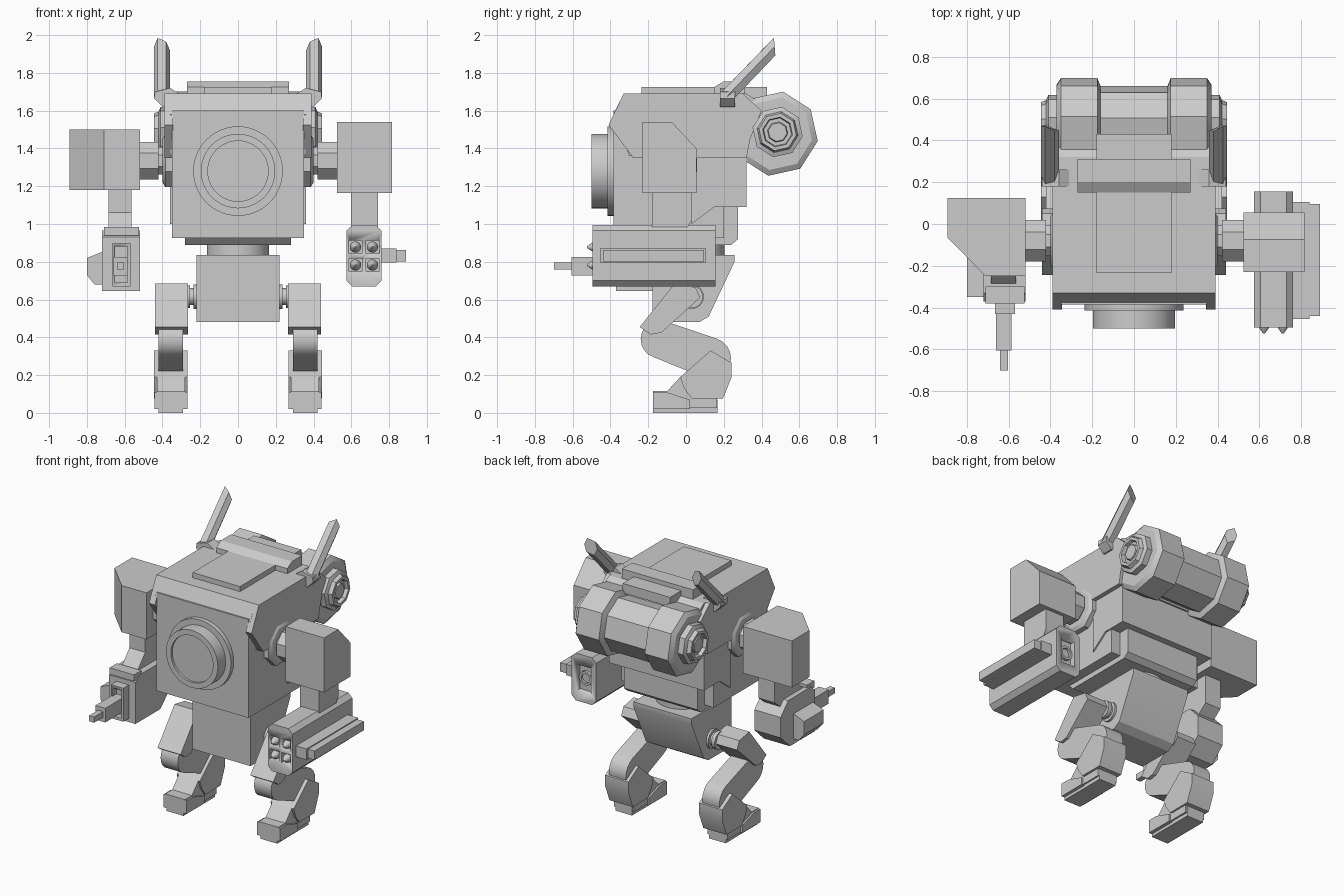
import bpy, bmesh
from math import radians, cos, sin, pi
from mathutils import Vector

if "Cube" in bpy.data.objects:
    bpy.data.objects.remove(bpy.data.objects["Cube"])


def place(axis, t, u, v):
    return {'x': (t, u, v), 'y': (u, t, v), 'z': (u, v, t)}[axis]


def finish(name, bm, bevel=0):
    if bevel:
        edges = [e for e in bm.edges if len(e.link_faces) == 2 and e.calc_face_angle(0) > radians(35)]
        bmesh.ops.bevel(bm, geom=edges, offset=bevel, segments=1, affect='EDGES', clamp_overlap=True)
    bmesh.ops.recalc_face_normals(bm, faces=bm.faces)
    for f in bm.faces:
        f.smooth = True
    for e in bm.edges:
        e.smooth = len(e.link_faces) == 2 and e.calc_face_angle(0) < radians(30)
    me = bpy.data.meshes.new(name)
    bm.to_mesh(me)
    bm.free()
    ob = bpy.data.objects.new(name, me)
    bpy.context.collection.objects.link(ob)
    return ob


def prism(name, axis, pts, a, b, bevel=0):
    """Extrude a 2D profile along an axis from a to b."""
    bm = bmesh.new()
    r0 = [bm.verts.new(place(axis, a, u, v)) for u, v in pts]
    r1 = [bm.verts.new(place(axis, b, u, v)) for u, v in pts]
    n = len(pts)
    bm.faces.new(r0)
    bm.faces.new(r1[::-1])
    for i in range(n):
        bm.faces.new((r0[i], r0[(i + 1) % n], r1[(i + 1) % n], r1[i]))
    return finish(name, bm, bevel)


def box(name, x, y, z, bevel=0):
    return prism(name, 'x', [(y[0], z[0]), (y[1], z[0]), (y[1], z[1]), (y[0], z[1])], x[0], x[1], bevel)


def lathe(name, axis, centre, rings, n=8, phase=pi / 8):
    """Stack of n-sided rings (position, radius) along an axis, capped."""
    bm = bmesh.new()
    loops = [[bm.verts.new(place(axis, t, centre[0] + r * cos(phase + 2 * pi * i / n),
                                 centre[1] + r * sin(phase + 2 * pi * i / n))) for i in range(n)]
             for t, r in rings]
    for p, q in zip(loops, loops[1:]):
        for i in range(n):
            bm.faces.new((p[i], p[(i + 1) % n], q[(i + 1) % n], q[i]))
    bm.faces.new(loops[0])
    bm.faces.new(loops[-1][::-1])
    return finish(name, bm)


def arc(c, r, a0, a1, n=10):
    return [(c[0] + r * cos(radians(a0 + (a1 - a0) * i / n)),
             c[1] + r * sin(radians(a0 + (a1 - a0) * i / n))) for i in range(n + 1)]


def cut(target, cutter):
    cutter.hide_render = True
    cutter.display_type = 'WIRE'
    m = target.modifiers.new('cut', 'BOOLEAN')
    m.operation = 'DIFFERENCE'
    m.solver = 'EXACT'
    m.object = cutter


# Torso: chest, lower hull, rear block, armoured top shell
box('chest', (-.35, .35), (-.385, .2), (.925, 1.6), .025)
prism('lower_hull', 'x', [(-.3, .93), (-.26, .89), (.24, .89), (.275, .92), (.275, 1.15), (-.3, 1.15)],
      -.28, .28, .015)
prism('rear_block', 'x', [(.03, 1.0), (.15, 1.09), (.32, 1.09), (.32, 1.37), (.03, 1.37)], -.36, .36, .025)
prism('top_shell', 'x', [(-.33, 1.69), (-.385, 1.58), (-.3, 1.36), (.33, 1.35), (.42, 1.45), (.46, 1.6),
                         (.32, 1.69)], -.36, .36)
for s in (-1, 1):
    prism('shell_side', 'x', [(-.33, 1.69), (-.41, 1.525), (-.28, 1.35), (.32, 1.35), (.34, 1.45),
                              (.4, 1.6), (.3, 1.69)], s * .345, s * .39, .01)
box('roof_plate', (-.18, .18), (-.235, .43), (1.66, 1.725))
prism('roof_ridge', 'x', [(.15, 1.68), (.15, 1.725), (.2, 1.755), (.31, 1.755), (.31, 1.68)], -.27, .27)

# Round chest lens with a rim and a shallow recess
lathe('chest_lens', 'y', (0, 1.28), [(-.36, .237), (-.415, .237), (-.415, .197), (-.5, .197),
                                     (-.5, .16), (-.485, .16)], 48)

# Rear drum with wide end caps and stepped hubs
lathe('rear_drum', 'x', (.475, 1.478),
      [(-.37, .195), (-.35, .226), (-.175, .226), (-.16, .187), (.16, .187), (.175, .226),
       (.35, .226), (.37, .195)], 8, radians(-10))
for s in (-1, 1):
    lathe('drum_hub', 'x', (.485, 1.487),
          [(s * .36, .135), (s * .41, .135), (s * .42, .11), (s * .445, .1), (s * .445, .08),
           (s * .42, .075), (s * .42, .055), (s * .435, .05)], 8, radians(-10))

# Swept horns
for s in (-1, 1):
    bm = bmesh.new()
    sec = [(.445, 0), (.425, 1), (.38, 1), (.36, 0), (.38, -1), (.425, -1)]
    d, p = Vector((.715, .7)), Vector((-.7, .715)) * .036
    ends = []
    for base in ((.215, 1.675), (.455, 1.925)):
        ring = []
        for x, k in sec:
            top = base[1] > 1.8
            lift = (.03 * k + (.02 if x > .4 else -.01)) if top else -.01 * k
            yz = Vector(base) + d * lift + p * k
            ring.append(bm.verts.new((s * x, yz.x, min(yz.y, 2.0))))
        ends.append(ring)
    bm.faces.new(ends[0])
    bm.faces.new(ends[1])
    for i in range(6):
        bm.faces.new((ends[0][i], ends[0][(i + 1) % 6], ends[1][(i + 1) % 6], ends[1][i]))
    finish('horn', bm)
    prism('horn_base', 'y', [(s * .31, 1.69), (s * .36, 1.72), (s * .44, 1.7), (s * .445, 1.665),
                             (s * .4, 1.62), (s * .35, 1.62)], .18, .26)

# Shoulder shafts with stepped collars
for s in (-1, 1):
    lathe('shoulder_shaft', 'x', (-.08, 1.335),
          [(s * .33, .15), (s * .385, .15), (s * .4, .125), (s * .4, .08), (s * .42, .08),
           (s * .42, .108), (s * .54, .108)], 8)

# Right arm: shoulder block, post, launcher pod
prism('right_shoulder', 'x', [(-.23, 1.165), (.055, 1.165), (.055, 1.4), (-.075, 1.54), (-.23, 1.54)],
      .523, .815, .022)
prism('right_arm_post', 'x', [(-.18, .97), (0, .97), (.03, 1.02), (.03, 1.2), (-.18, 1.2)], .598, .742, .01)
c = .03
pod = prism('launcher_pod', 'y', [(.575 + c, .67), (.76 - c, .67), (.76, .67 + c), (.76, .995 - c), (.76 - c, .995),
                                  (.575 + c, .995), (.575, .995 - c), (.575, .67 + c)], -.495, .155)
for x in (.622, .712):
    for z in (.783, .878):
        cut(pod, box('tube_cutter', (x - .035, x + .035), (-.6, -.44), (z - .035, z + .035)))
        lathe('missile', 'y', (x, z), [(-.42, .03), (-.475, .03), (-.5, .022), (-.525, .004)], 12)
cut(pod, box('vent_cutter', (.615, .72), (.12, .3), (.74, .92)))
lathe('pod_nozzle', 'y', (.667, .83), [(.1, .048), (.14, .048), (.14, .032), (.125, .032)], 16)
box('pod_rail_base', (.75, .84), (-.455, .105), (.795, .87))
box('pod_rail', (.83, .89), (-.44, .095), (.802, .863))

# Left arm: cut-corner shoulder block, flared post, gun
prism('left_shoulder', 'z', [(-.893, .125), (-.893, -.065), (-.71, -.25), (-.52, -.25), (-.52, .125)],
      1.18, 1.5, .025)
prism('left_arm_post', 'x', [(-.2, 1.25), (-.2, 1.06), (-.29, .96), (-.08, .9), (.02, .98), (.02, 1.25)],
      -.685, -.565)
prism('gun_body', 'x', [(-.37, .645), (-.37, .93), (-.33, .965), (-.08, .965), (.0, .88), (.0, .74),
                        (-.1, .645)], -.72, -.52, .008)
box('gun_top_rim', (-.71, -.525), (-.38, -.3), (.94, .985))
frame = box('gun_muzzle_frame', (-.665, -.57), (-.43, -.34), (.67, .9))
cut(frame, box('muzzle_cutter', (-.65, -.585), (-.5, -.39), (.69, .88)))
box('gun_barrel', (-.66, -.585), (-.605, -.36), (.728, .825), .012)
box('gun_tip', (-.641, -.603), (-.7, -.58), (.758, .797))
prism('gun_side_bump', 'y', [(-.7, .86), (-.75, .84), (-.8, .82), (-.8, .73), (-.76, .68), (-.7, .68)],
      -.35, -.14, .008)

# Waist and pelvis
lathe('waist', 'z', (0, .04), [(.81, .165), (.92, .165)], 32)
prism('pelvis', 'x', [(-.178, .835), (.257, .835), (.257, .8), (.12, .51), (.07, .48), (-.178, .48)],
      -.22, .22, .025)

# Reverse-jointed legs
for s in (-1, 1):
    lathe('hip_joint', 'x', (.03, .615), [(s * .2, .065), (s * .235, .065), (s * .235, .045),
                                          (s * .255, .045), (s * .255, .06), (s * .28, .06)], 16)
    prism('thigh', 'x', [(-.245, .455), (-.185, .415), (-.13, .425), (.075, .61), (.05, .665), (-.06, .685)],
          s * .265, s * .44)
    prism('shin', 'x', arc((-.14, .39), .1, 71, 251) + arc((.13, .29), .108, -109, 71), s * .29, s * .42)
    prism('ankle_guard', 'x', [(-.03, .19), (.13, .33), (.242, .265), (.242, .19), (.195, .075), (.03, .075),
                               (-.01, .13)], s * .268, s * .445)
    prism('foot', 'x', [(-.175, .025), (-.175, .115), (-.1, .115), (-.03, .19), (.1, .19), (.165, .08), (.165, .025)],
          s * .28, s * .43)
    prism('toe', 'x', [(-.175, .02), (-.175, .11), (-.105, .11), (.02, .07), (.02, .02)], s * .268, s * .442, .008)
    prism('sole', 'x', [(-.175, 0), (-.175, .04), (.168, .07), (.168, 0)], s * .292, s * .42)
